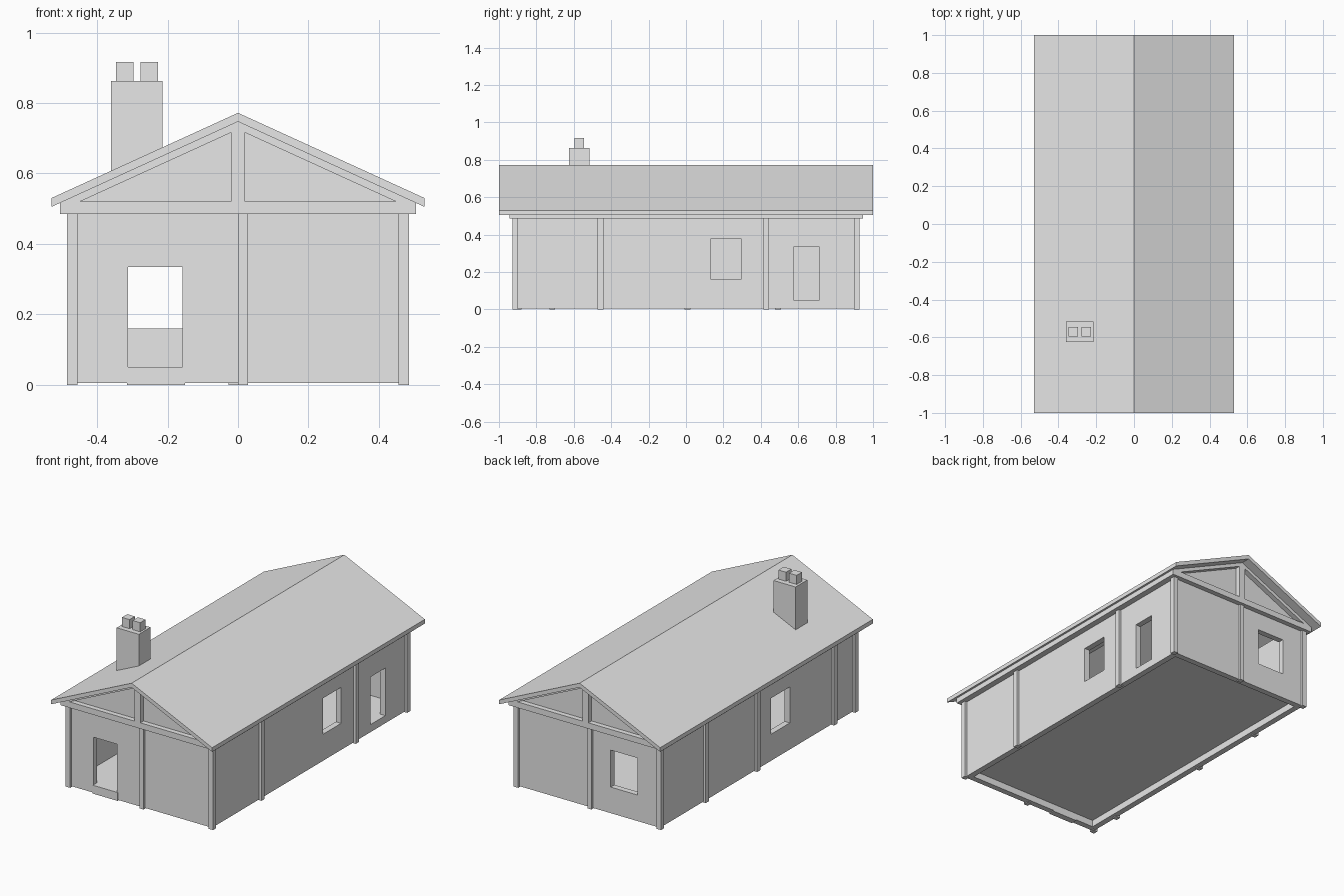
import bpy
import bmesh

cube = bpy.data.objects.get("Cube")
if cube:
    bpy.data.objects.remove(cube, do_unlink=True)

grey = bpy.data.materials.new("plain grey")
grey.use_nodes = True
colour = (0.8, 0.8, 0.8, 1)
grey.diffuse_color = colour
grey.node_tree.nodes["Principled BSDF"].inputs["Base Color"].default_value = colour


def prism(name, profile, y0, y1):
    """Extrude an x-z outline along y."""
    bm = bmesh.new()
    face = bm.faces.new([bm.verts.new((x, y0, z)) for x, z in profile])
    moved = bmesh.ops.extrude_face_region(bm, geom=[face])["geom"]
    verts = [v for v in moved if isinstance(v, bmesh.types.BMVert)]
    bmesh.ops.translate(bm, verts=verts, vec=(0, y1 - y0, 0))
    bmesh.ops.recalc_face_normals(bm, faces=bm.faces)
    mesh = bpy.data.meshes.new(name)
    bm.to_mesh(mesh)
    bm.free()
    mesh.materials.append(grey)
    obj = bpy.data.objects.new(name, mesh)
    bpy.context.collection.objects.link(obj)
    return obj


def box(name, x0, x1, y0, y1, z0, z1):
    return prism(name, [(x0, z0), (x1, z0), (x1, z1), (x0, z1)], y0, y1)


def cut(target, cutters):
    """Subtract the cutters, apply the result and remove them."""
    for c in cutters:
        c.hide_render = True
        mod = target.modifiers.new("opening", "BOOLEAN")
        mod.operation = "DIFFERENCE"
        mod.solver = "EXACT"
        mod.object = c
    graph = bpy.context.evaluated_depsgraph_get()
    mesh = bpy.data.meshes.new_from_object(target.evaluated_get(graph))
    target.modifiers.clear()
    target.data = mesh
    for c in cutters:
        bpy.data.objects.remove(c, do_unlink=True)


# Main sizes
WX, WY = 0.47, 0.915        # outer wall faces
PX, PY = 0.485, 0.928       # outer post faces
T = 0.035                   # wall thickness
POST = 0.03
PLATE_LOW, PLATE_TOP = 0.485, 0.52
RIDGE, EAVE, ROOF_X = 0.772, 0.53, 0.53
SLOPE = (RIDGE - EAVE) / ROOF_X
ROOF_T = 0.025
FLOOR = 0.05

# Walls with door and window openings
walls = box("walls", -WX, WX, -WY, WY, 0.005, 0.5)
cut(walls, [
    box("room_cutter", -WX + T, WX - T, -WY + T, WY - T, -0.1, 0.7),
    box("front_door_cutter", -0.312, -0.157, -1, -0.8, FLOOR, 0.335),
    box("back_window_cutter", -0.322, -0.145, 0.8, 1, 0.16, 0.38),
    box("left_window_cutter", 0.4, 0.6, 0.13, 0.298, 0.163, 0.377),
    box("left_door_cutter", 0.4, 0.6, 0.576, 0.714, FLOOR, 0.333),
    box("right_window_cutter", -0.6, -0.4, -0.305, -0.13, 0.163, 0.377),
])
box("floor", -WX + T, WX - T, -WY + T, WY - T, FLOOR - 0.005, FLOOR)
box("front_threshold", -0.315, -0.15, -WY - 0.003, -WY + T, 0, FLOOR)

# Corner posts
for sx in (-1, 1):
    for sy in (-1, 1):
        xs = sorted((sx * PX, sx * (PX - POST)))
        ys = sorted((sy * PY, sy * (PY - POST)))
        box("corner_post", *xs, *ys, 0, PLATE_LOW)

# Intermediate posts
h = POST / 2
for y in (-0.457, 0.43):
    box("left_post", PX - POST, PX, y - h, y + h, 0, PLATE_LOW)
for y in (-0.715, 0.008, 0.492):
    box("right_post", -PX, -PX + POST, y - h, y + h, 0, PLATE_LOW)
box("front_post", 0, 0.028, -PY, -PY + POST, 0, PLATE_LOW)
box("back_post", -0.027, 0, PY - POST, PY, 0, PLATE_LOW)

# Top plates, gables, king posts and rafters
BX, BY = 0.506, 0.945
under = RIDGE - ROOF_T
rafter = 0.022
for sx, side in ((-1, "right"), (1, "left")):
    prism(side + "_top_plate", [
        (sx * 0.435, PLATE_LOW), (sx * BX, PLATE_LOW),
        (sx * BX, under - SLOPE * BX), (sx * 0.435, PLATE_TOP)], -BY, BY)
for sy, end in ((-1, "front"), (1, "back")):
    def span(a, b):
        return sorted((sy * a, sy * b))
    box(end + "_top_plate", -BX + 0.01, BX - 0.01, *span(WY - T, BY), PLATE_LOW, PLATE_TOP)
    prism(end + "_gable", [
        (-WX, PLATE_LOW), (WX, PLATE_LOW),
        (WX, under - SLOPE * WX), (0, under), (-WX, under - SLOPE * WX)],
        *span(WY - T, WY))
    box(end + "_king_post", -0.02, 0.02, *span(WY, BY), PLATE_TOP, under - SLOPE * 0.02)
    for sx in (-1, 1):
        x = sx * BX
        low = under - SLOPE * BX
        prism(end + "_rafter", [
            (0, under), (x, low), (x, low - rafter), (0, under - rafter)],
            *span(WY, BY))

# Roof
prism("roof", [
    (-ROOF_X, EAVE), (0, RIDGE), (ROOF_X, EAVE),
    (ROOF_X, EAVE - ROOF_T), (0, under), (-ROOF_X, EAVE - ROOF_T)], -1, 1)

# Chimney and pots
box("chimney_stack", -0.361, -0.215, -0.625, -0.515, 0.6, 0.862)
for x in (-0.322, -0.252):
    box("chimney_pot", x - 0.025, x + 0.025, -0.595, -0.545, 0.862, 0.916)
